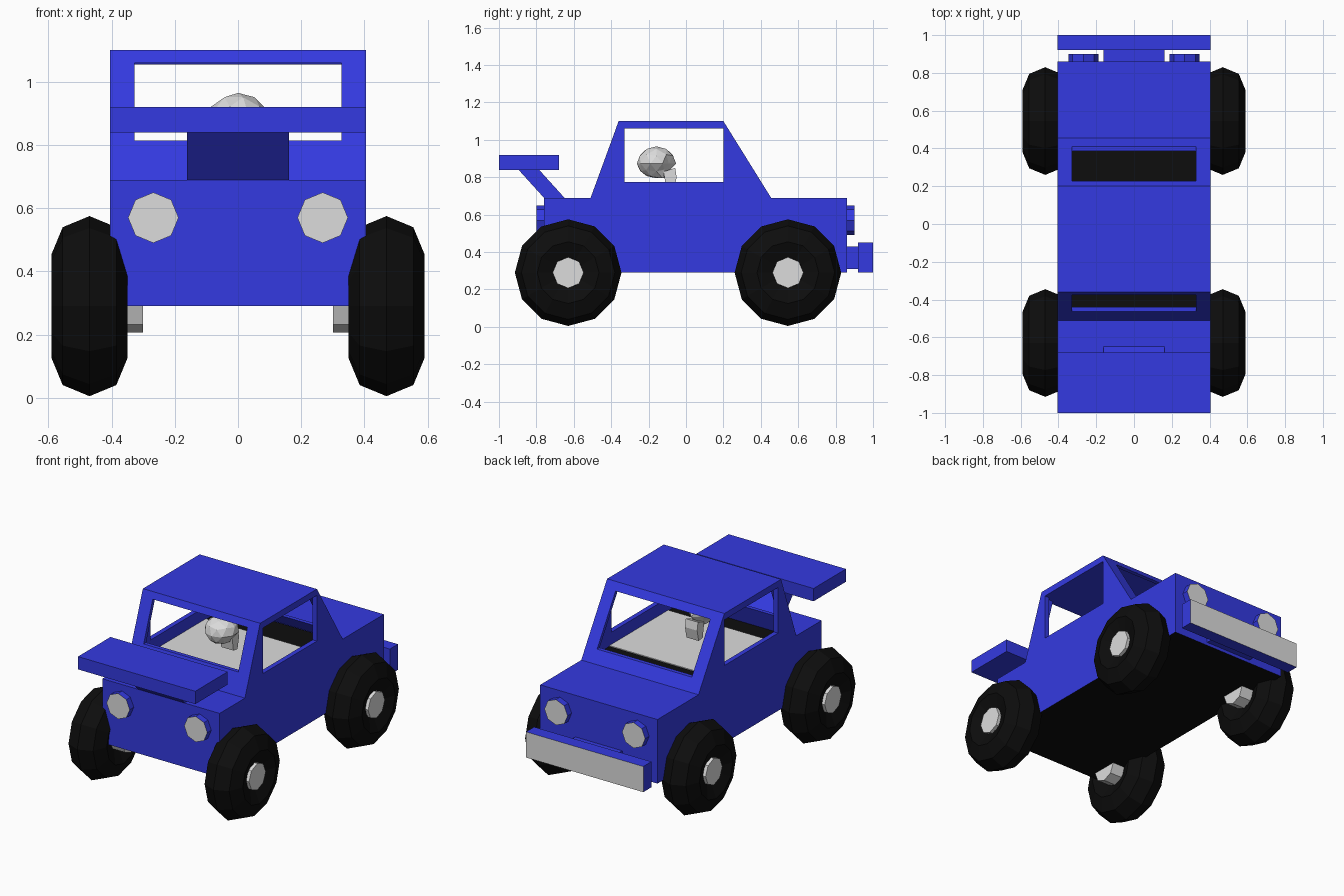
import bpy, bmesh, math
from mathutils import Vector, Matrix

if "Cube" in bpy.data.objects:
    bpy.data.objects.remove(bpy.data.objects["Cube"])


def material(name, col):
    m = bpy.data.materials.new(name)
    m.diffuse_color = (*col, 1)
    m.use_nodes = True
    m.node_tree.nodes["Principled BSDF"].inputs["Base Color"].default_value = m.diffuse_color
    return m


BLUE = material("blue paint", (0.034, 0.042, 0.75))
BLACK = material("black rubber", (0.004, 0.004, 0.004))
GRAY = material("light gray", (0.72, 0.72, 0.72))


def finish(name, bm, mats, rule=None):
    bmesh.ops.recalc_face_normals(bm, faces=bm.faces)
    bm.normal_update()
    if rule:
        for f in bm.faces:
            f.material_index = 1 if rule(f) else 0
    me = bpy.data.meshes.new(name)
    bm.to_mesh(me)
    bm.free()
    for m in mats:
        me.materials.append(m)
    ob = bpy.data.objects.new(name, me)
    bpy.context.collection.objects.link(ob)
    return ob


def prism(name, profile, x, mats, rule=None):
    """Extrude a (y, z) profile from -x to x."""
    bm = bmesh.new()
    a = [bm.verts.new((-x, y, z)) for y, z in profile]
    b = [bm.verts.new((x, y, z)) for y, z in profile]
    n = len(profile)
    bm.faces.new(a)
    bm.faces.new(b[::-1])
    for i in range(n):
        j = (i + 1) % n
        bm.faces.new((a[i], b[i], b[j], a[j]))
    return finish(name, bm, mats, rule)


def slab(name, x, y0, y1, z0, z1, mats, rule=None):
    return prism(name, [(y0, z0), (y1, z0), (y1, z1), (y0, z1)], x, mats, rule)


def frame(name, outer, inner, offset):
    """Thick four-sided panel with a four-sided opening."""
    bm = bmesh.new()
    off = Vector(offset)
    rings = [[bm.verts.new(Vector(p) + o) for p in loop]
             for o in (Vector(), off) for loop in (outer, inner)]
    of, inf, ob_, inb = rings
    for p, q in ((of, inf), (inf, inb), (inb, ob_), (ob_, of)):
        for i in range(4):
            j = (i + 1) % 4
            bm.faces.new((p[i], p[j], q[j], q[i]))
    return finish(name, bm, [BLUE])


def cylinder(name, r, depth, loc, axis, mats, rule=None):
    bm = bmesh.new()
    rot = Matrix.Rotation(math.pi / 2, 4, 'Y' if axis == 'X' else 'X')
    bmesh.ops.create_cone(bm, cap_ends=True, segments=8, radius1=r, radius2=r, depth=depth,
                          matrix=Matrix.Translation(loc) @ rot)
    return finish(name, bm, mats, rule)


def tire(name, loc, major=0.165, minor=0.12, n=12, m=8):
    bm = bmesh.new()
    rings = []
    for i in range(n):
        a = 2 * math.pi * i / n
        ring = []
        for k in range(m):
            b = 2 * math.pi * k / m
            r = major + minor * math.cos(b)
            ring.append(bm.verts.new(Vector(loc) + Vector(
                (minor * math.sin(b), r * math.cos(a), r * math.sin(a)))))
        rings.append(ring)
    for i in range(n):
        p, q = rings[i], rings[(i + 1) % n]
        for k in range(m):
            l = (k + 1) % m
            bm.faces.new((p[k], p[l], q[l], q[k]))
    return finish(name, bm, [BLACK])


W = 0.405
# Lower body with a black underside
slab("body", W, -0.76, 0.86, 0.29, 0.69, [BLUE, BLACK], lambda f: f.normal.z < -0.9)

# Cabin: roof, two sloped window frames, two side frames
prism("roof", [(-0.36, 1.10), (0.20, 1.10), (0.225, 1.06), (-0.375, 1.06)], W, [BLUE])


def slope(name, y_low, y_top, z_in0, z_in1, off):
    def at(x, z):
        return (x, y_low + (y_top - y_low) * (z - 0.69) / 0.41, z)
    outer = [at(-W, 0.69), at(W, 0.69), at(W, 1.095), at(-W, 1.095)]
    h = 0.327
    inner = [at(-h, z_in0), at(h, z_in0), at(h, z_in1), at(-h, z_in1)]
    frame(name, outer, inner, (0, off, 0))


slope("front_window_frame", -0.51, -0.36, 0.815, 1.06, 0.025)
slope("rear_window_frame", 0.455, 0.20, 0.762, 1.055, -0.025)
for s, side in ((1, "right"), (-1, "left")):
    x = s * W
    frame(side + "_window_frame",
          [(x, -0.51, 0.69), (x, 0.455, 0.69), (x, 0.20, 1.10), (x, -0.36, 1.10)],
          [(x, -0.33, 0.775), (x, 0.20, 0.775), (x, 0.20, 1.06), (x, -0.33, 1.06)],
          (-s * 0.03, 0, 0))

# Cabin floor
slab("black_floor", 0.375, -0.48, 0.42, 0.688, 0.694, [BLACK])
slab("gray_floor", 0.375, -0.36, 0.22, 0.69, 0.699, [GRAY])

# Wing and its slanted support
slab("wing", W, -1.0, -0.68, 0.84, 0.92, [BLUE])
prism("wing_support", [(-0.90, 0.845), (-0.79, 0.845), (-0.645, 0.685), (-0.755, 0.685)], 0.162, [BLUE])

# Bumper with a gray face
slab("bumper_bracket", 0.162, 0.85, 0.93, 0.31, 0.43, [BLUE])
slab("bumper", W, 0.92, 1.0, 0.29, 0.45, [BLUE, GRAY], lambda f: f.normal.y > 0.9)

for s, side in ((1, "right"), (-1, "left")):
    # Lamps at both ends
    cylinder(side + "_front_lamp", 0.08, 0.06, (s * 0.268, -0.77, 0.57), 'Y',
             [BLUE, GRAY], lambda f: f.normal.y < -0.9)
    cylinder(side + "_rear_lamp", 0.08, 0.06, (s * 0.268, 0.87, 0.57), 'Y',
             [BLUE, GRAY], lambda f: f.normal.y > 0.9)
    # Wheels
    for y, end in ((-0.63, "front"), (0.545, "rear")):
        tire(f"{end}_{side}_tire", (s * 0.47, y, 0.29))
        cylinder(f"{end}_{side}_hub", 0.083, 0.275, (s * 0.4375, y, 0.29), 'X', [GRAY])

# Skull in the cabin, facing +y
bm = bmesh.new()
bmesh.ops.create_icosphere(bm, subdivisions=2, radius=1)
for v in bm.verts:
    d = v.co.normalized()
    if d.y > 0.3 and -0.6 < d.z < 0.2 and 0.2 < abs(d.x) < 0.75:
        v.co *= 0.78                      # eye sockets
    if d.z < -0.4:
        v.co.x *= 0.75                    # narrow base
        v.co.z *= 0.85 if d.y < 0.2 else 1.0
    v.co = Vector((v.co.x * 0.1, v.co.y * 0.105 - 0.158, v.co.z * 0.092 + 0.873))
finish("skull_cranium", bm, [GRAY])
prism("skull_jaw", [(-0.12, 0.83), (-0.058, 0.85), (-0.05, 0.80), (-0.065, 0.73),
                    (-0.105, 0.735)], 0.042, [GRAY])
